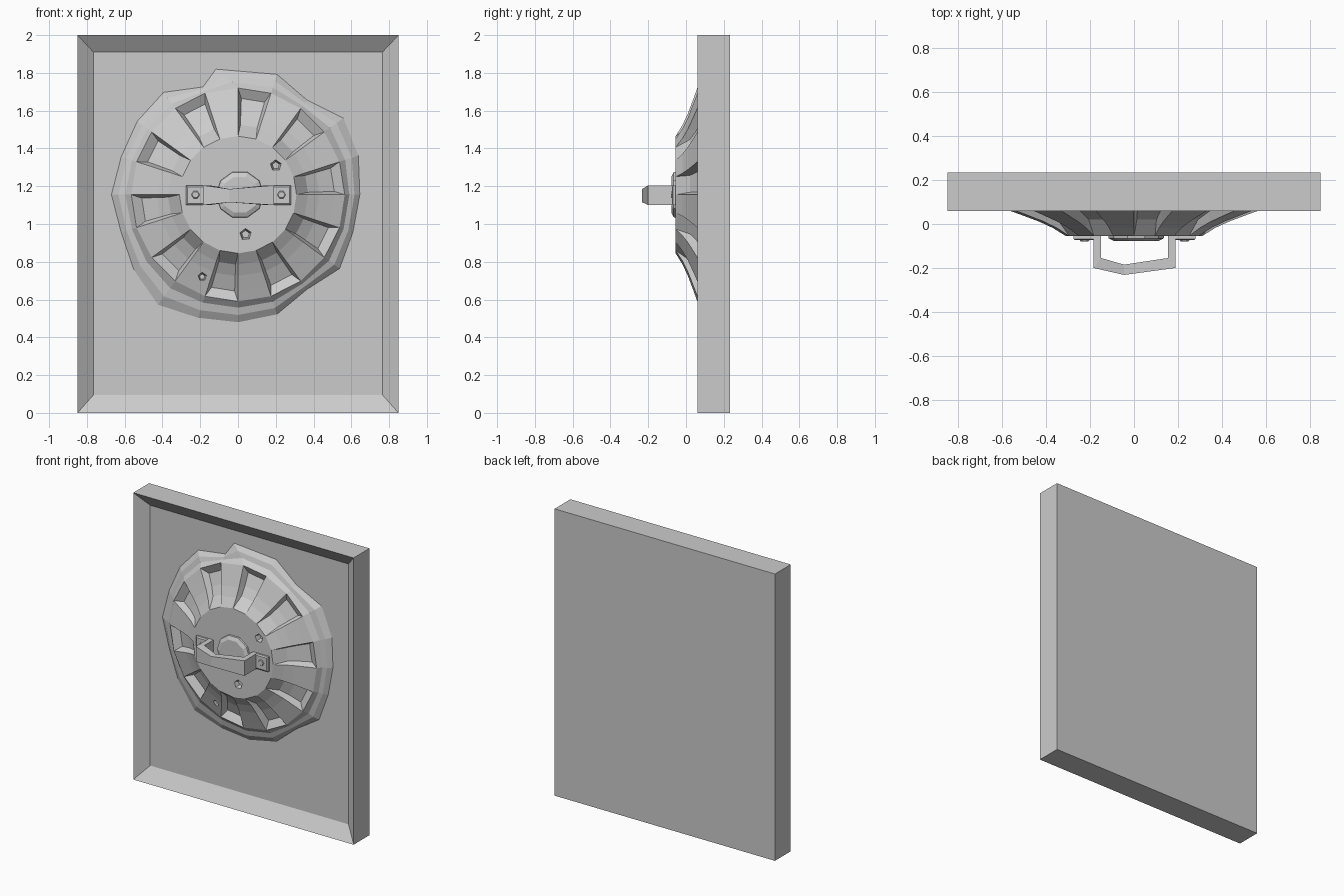
import bpy, bmesh
from math import cos, sin, radians
from mathutils import Vector

if "Cube" in bpy.data.objects:
    bpy.data.objects.remove(bpy.data.objects["Cube"])

stone = bpy.data.materials.new("plain_grey")
stone.use_nodes = True
GREY = (0.6, 0.6, 0.6, 1)
stone.diffuse_color = GREY
stone.node_tree.nodes["Principled BSDF"].inputs["Base Color"].default_value = GREY

CZ = 1.155  # height of the shield centre


def finish(name, bm):
    bmesh.ops.recalc_face_normals(bm, faces=bm.faces)
    mesh = bpy.data.meshes.new(name)
    bm.to_mesh(mesh)
    bm.free()
    mesh.materials.append(stone)
    obj = bpy.data.objects.new(name, mesh)
    bpy.context.collection.objects.link(obj)
    return obj


def loft(name, rings):
    """Closed solid skinned through rings of equal point count."""
    bm = bmesh.new()
    loops = [[bm.verts.new(p) for p in ring] for ring in rings]
    n = len(loops[0])
    for a, b in zip(loops, loops[1:]):
        for i in range(n):
            j = (i + 1) % n
            bm.faces.new((a[i], a[j], b[j], b[i]))
    bm.faces.new(loops[0])
    bm.faces.new(loops[-1])
    return finish(name, bm)


def rect(w, z0, z1, y, x=0):
    return [(x - w, y, z0), (x + w, y, z0), (x + w, y, z1), (x - w, y, z1)]


def circle(r, y, n, x=0, z=CZ, turn=0):
    angles = [radians(turn + 360 * i / n) for i in range(n)]
    return [(x + r * cos(a), y, z + r * sin(a)) for a in angles]


def polar(r, deg, y):
    return Vector((r * cos(radians(deg)), y, CZ + r * sin(radians(deg))))


# Backing panel with a sloped recess
loft("panel", [rect(0.85, 0, 2, 0.234), rect(0.85, 0, 2, 0.06),
               rect(0.765, 0.095, 1.91, 0.125)])

# Shield: alternating raised ribs and sunken pockets, with a dented rim
N = 20
STEP = 360 / N
RADII = (0.31, 0.37, 0.43, 0.51, 0.565)
RIB_Y = (-0.055, -0.018, 0.01, 0.04, 0.06)
POCKET_Y = (-0.055, 0.02, 0.055, 0.088, 0.06)
RIM_R = (0.645, 0.67, 0.69, 0.62, 0.67, 0.675, 0.60, 0.67, 0.66, 0.65,
         0.67, 0.65, 0.68, 0.72, 0.685, 0.675, 0.666, 0.62, 0.665, 0.64)
RIM_PROFILE = ((0.3, 0.09), (0.65, 0.1), (1, 0.125), (1, 0.15))

bm = bmesh.new()
ribs = [[bm.verts.new(polar(r, i * STEP, y)) for r, y in zip(RADII, RIB_Y)]
        for i in range(N)]
rims = []
for i in range(N):
    turn = 10 if i == 5 else 0  # bulge in the rim leans to one side
    rims.append([ribs[i][-1]] + [
        bm.verts.new(polar(RADII[-1] + (RIM_R[i] - RADII[-1]) * t, i * STEP + turn * t, y))
        for t, y in RIM_PROFILE])


def strip(a, b):
    for k in range(len(a) - 1):
        corners = []
        for v in (a[k], a[k + 1], b[k + 1], b[k]):
            if v not in corners:
                corners.append(v)
        if len(corners) > 2:
            bm.faces.new(corners)


def pocket_side(edge, deg):
    middle = [bm.verts.new(polar(RADII[k], deg, POCKET_Y[k])) for k in (1, 2, 3)]
    return [edge[0]] + middle + [edge[-1]]


for i in range(N):
    a, b = ribs[i], ribs[(i + 1) % N]
    if i % 2 == 0:
        left = pocket_side(a, i * STEP + 2)
        right = pocket_side(b, (i + 1) * STEP - 2)
        strip(a, left)
        strip(left, right)
        strip(right, b)
    else:
        strip(a, b)
    strip(rims[i], rims[(i + 1) % N])
bm.faces.new([r[0] for r in ribs])
bm.faces.new([r[-1] for r in rims])
shield = finish("shield", bm)

# Small five-sided chips cut into the shield
for x, z, y, r in ((0.04, 0.945, -0.055, 0.035), (0.2, 1.31, -0.05, 0.032),
                   (-0.19, 0.72, 0.03, 0.025)):
    cutter = loft("chip_cutter", [circle(r * 1.3, y - 0.04, 5, x, z, 20),
                                  circle(r * 0.6, y + 0.03, 5, x, z, 20)])
    cutter.hide_render = True
    cut = shield.modifiers.new("chip", "BOOLEAN")
    cut.operation = "DIFFERENCE"
    cut.solver = "EXACT"
    cut.object = cutter
    bpy.context.view_layer.objects.active = shield
    bpy.ops.object.modifier_apply(modifier=cut.name)
    bpy.data.objects.remove(cutter)

# Central boss
loft("boss", [circle(0.128, -0.05, 10, 0.01, CZ), circle(0.125, -0.066, 10, 0.01, CZ),
              circle(0.1, -0.078, 10, 0.01, CZ)])

# Mounting plates with rivets
for side, x in (("right", -0.225), ("left", 0.23)):
    loft(side + "_mount", [rect(0.05, 1.1, 1.205, -0.04, x),
                           rect(0.05, 1.1, 1.205, -0.068, x),
                           rect(0.042, 1.108, 1.197, -0.074, x)])
    loft(side + "_rivet", [circle(0.025, -0.07, 6, x, CZ),
                           circle(0.018, -0.079, 6, x, CZ)])

# Bent handle: outer xy, inner xy, low and high z at each section
SECTIONS = (((-0.185, -0.05), (-0.15, -0.05), 1.1, 1.205),
            ((-0.185, -0.2), (-0.15, -0.155), 1.1, 1.205),
            ((-0.045, -0.232), (-0.045, -0.185), 1.115, 1.185),
            ((0.19, -0.2), (0.155, -0.155), 1.1, 1.205),
            ((0.19, -0.05), (0.155, -0.05), 1.1, 1.205))
loft("handle", [[(*o, lo), (*o, hi), (*i, hi), (*i, lo)] for o, i, lo, hi in SECTIONS])
